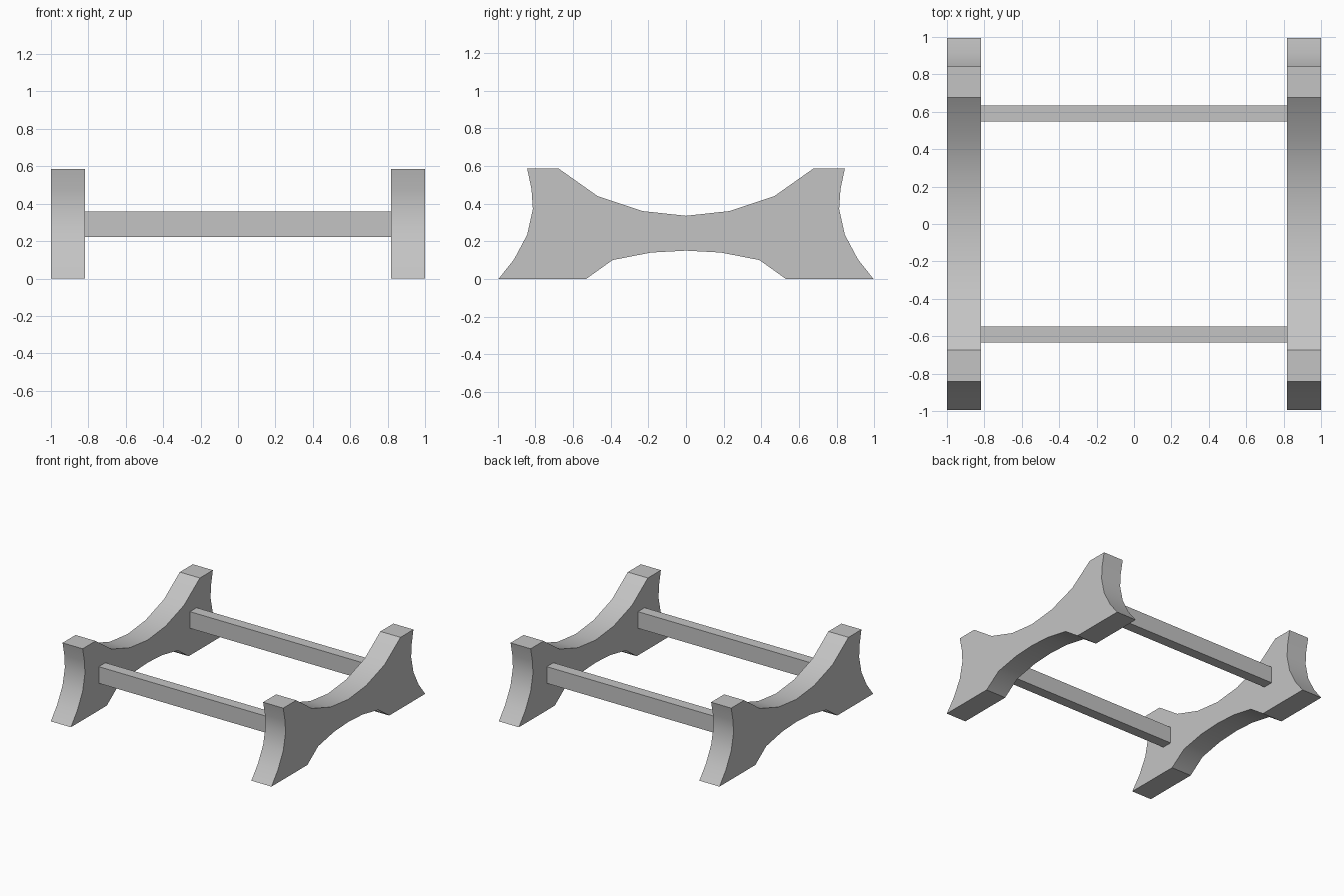
import bpy
import bmesh
from mathutils import Vector

cube = bpy.data.objects.get("Cube")
if cube:
    bpy.data.objects.remove(cube, do_unlink=True)

# Single plain grey material
grey = bpy.data.materials.new("plain grey")
grey.use_nodes = True
color = (0.55, 0.55, 0.55, 1)
grey.diffuse_color = color
bsdf = next(n for n in grey.node_tree.nodes if n.type == 'BSDF_PRINCIPLED')
bsdf.inputs["Base Color"].default_value = color

INNER, OUTER = 0.818, 1.0

# Half outline of a side panel as (y, z), from top centre round to bottom centre
HALF = [(0, 0.335), (0.23, 0.36), (0.47, 0.44), (0.675, 0.585), (0.843, 0.585),
        (0.82, 0.475), (0.813, 0.37), (0.843, 0.235), (0.912, 0.105), (0.995, 0),
        (0.53, 0), (0.39, 0.10), (0.185, 0.14), (0, 0.15)]
OUTLINE = HALF + [(-y, z) for y, z in HALF[-2:0:-1]]


def extrude_x(name, outline, x0, x1):
    """Prism along x from a (y, z) outline."""
    bm = bmesh.new()
    face = bm.faces.new([bm.verts.new((x0, y, z)) for y, z in outline])
    out = bmesh.ops.extrude_face_region(bm, geom=[face], use_keep_orig=True)
    verts = [g for g in out["geom"] if isinstance(g, bmesh.types.BMVert)]
    bmesh.ops.translate(bm, verts=verts, vec=Vector((x1 - x0, 0, 0)))
    bmesh.ops.recalc_face_normals(bm, faces=bm.faces)
    mesh = bpy.data.meshes.new(name)
    bm.to_mesh(mesh)
    bm.free()
    mesh.materials.append(grey)
    obj = bpy.data.objects.new(name, mesh)
    bpy.context.collection.objects.link(obj)
    return obj


# Curved side panels
for name, s in (("left_side_panel", 1), ("right_side_panel", -1)):
    panel = extrude_x(name, OUTLINE, s * INNER, s * OUTER)
    bpy.ops.object.select_all(action='DESELECT')
    panel.select_set(True)
    bpy.context.view_layer.objects.active = panel
    bpy.ops.object.shade_smooth_by_angle(angle=0.52)

# Cross rails joining the panels
for name, y in (("front_rail", -0.59), ("back_rail", 0.59)):
    w, low, high = 0.043, 0.222, 0.358
    extrude_x(name, [(y - w, low), (y + w, low), (y + w, high), (y - w, high)],
              -INNER, INNER)
